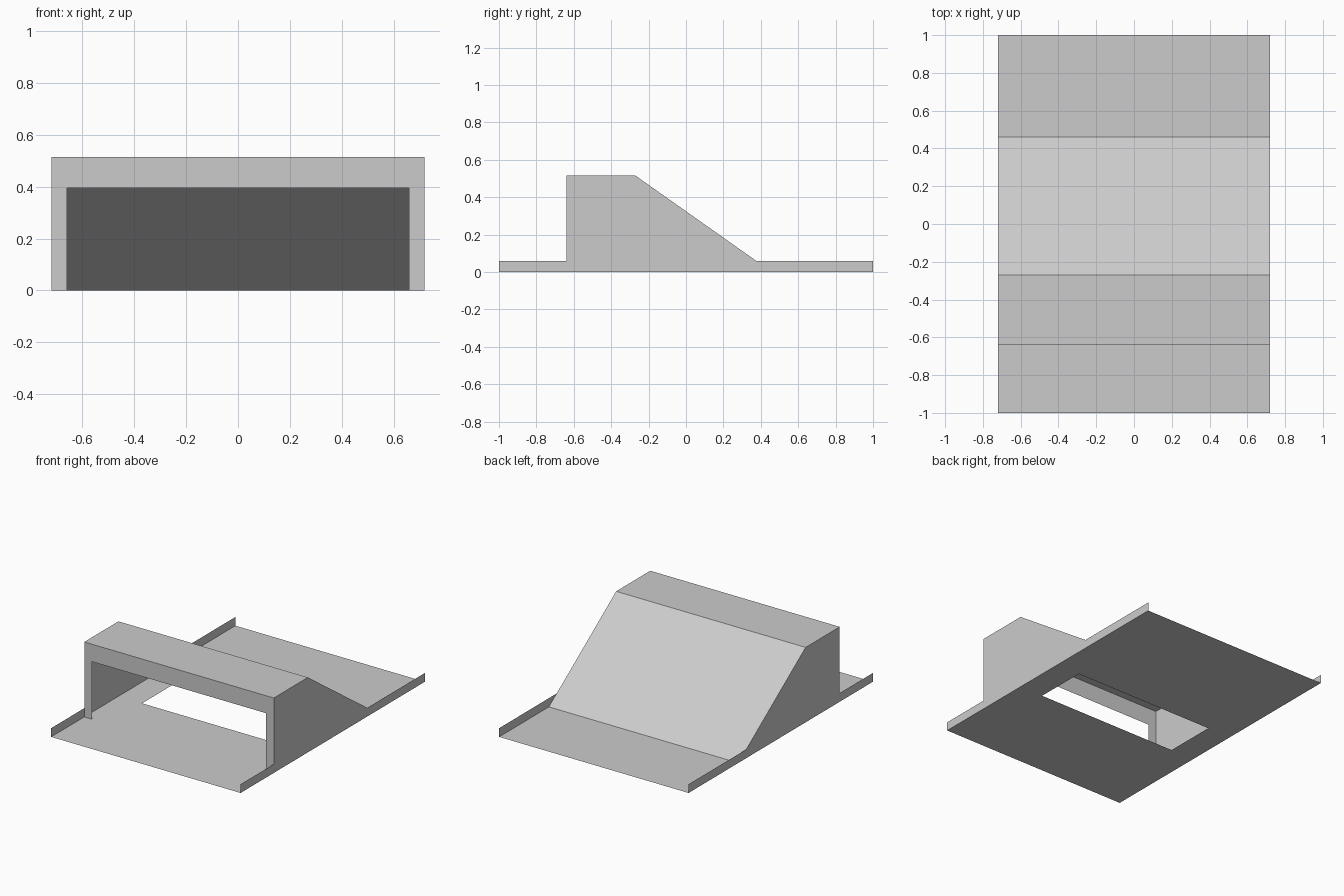
import bpy
import bmesh

cube = bpy.data.objects.get("Cube")
if cube:
    bpy.data.objects.remove(cube, do_unlink=True)

# Main dimensions
HALF_W, HALF_L = 0.72, 1.0
RAIL, TOP = 0.06, 0.515
FRONT, RIDGE, FOOT = -0.64, -0.27, 0.46
RAIL_MEET = FOOT - (FOOT - RIDGE) * RAIL / TOP

grey = bpy.data.materials.new("plain grey")
grey.use_nodes = True
colour = (0.6, 0.6, 0.6, 1)
grey.diffuse_color = colour
grey.node_tree.nodes["Principled BSDF"].inputs["Base Color"].default_value = colour


def sheet(name, polygons):
    """Thin sheet made of one or more flat polygons."""
    bm = bmesh.new()
    for points in polygons:
        bm.faces.new([bm.verts.new(p) for p in points])
    bmesh.ops.remove_doubles(bm, verts=bm.verts, dist=0.0001)
    mesh = bpy.data.meshes.new(name)
    bm.to_mesh(mesh)
    bm.free()
    mesh.materials.append(grey)
    obj = bpy.data.objects.new(name, mesh)
    bpy.context.collection.objects.link(obj)
    return obj


def across(a, b):
    """Full-width quad between two (y, z) points, facing up or forward."""
    return [(-HALF_W, *a), (HALF_W, *a), (HALF_W, *b), (-HALF_W, *b)]


def floor_rect(x0, x1, y0, y1):
    return [(x0, y0, 0), (x1, y0, 0), (x1, y1, 0), (x0, y1, 0)]


def front_rect(x0, x1, z0, z1):
    return [(x0, FRONT, z0), (x1, FRONT, z0), (x1, FRONT, z1), (x0, FRONT, z1)]


# Floor with a rectangular opening under the hood
HOLE_X, HOLE_Y0, HOLE_Y1 = 0.54, -0.27, 0.095
sheet("floor", [
    floor_rect(-HALF_W, HALF_W, -HALF_L, HOLE_Y0),
    floor_rect(-HALF_W, HALF_W, HOLE_Y1, HALF_L),
    floor_rect(-HALF_W, -HOLE_X, HOLE_Y0, HOLE_Y1),
    floor_rect(HOLE_X, HALF_W, HOLE_Y0, HOLE_Y1),
])

# Hood: flat roof and sloping back
sheet("hood_roof", [across((FRONT, TOP), (RIDGE, TOP))])
sheet("hood_slope", [across((RIDGE, TOP), (FOOT, 0))])

# Front frame around the wide mouth
MOUTH_X, MOUTH_Z = 0.66, 0.395
sheet("front_frame", [
    front_rect(-HALF_W, HALF_W, MOUTH_Z, TOP),
    front_rect(-HALF_W, -MOUTH_X, 0, MOUTH_Z),
    front_rect(MOUTH_X, HALF_W, 0, MOUTH_Z),
])

# Side panels: low rails that rise to the hood's outline
outline = [(-HALF_L, 0), (HALF_L, 0), (HALF_L, RAIL), (RAIL_MEET, RAIL),
           (RIDGE, TOP), (FRONT, TOP), (FRONT, RAIL), (-HALF_L, RAIL)]
for name, side in (("left_side_panel", 1), ("right_side_panel", -1)):
    sheet(name, [[(side * HALF_W, y, z) for y, z in outline[::side]]])
